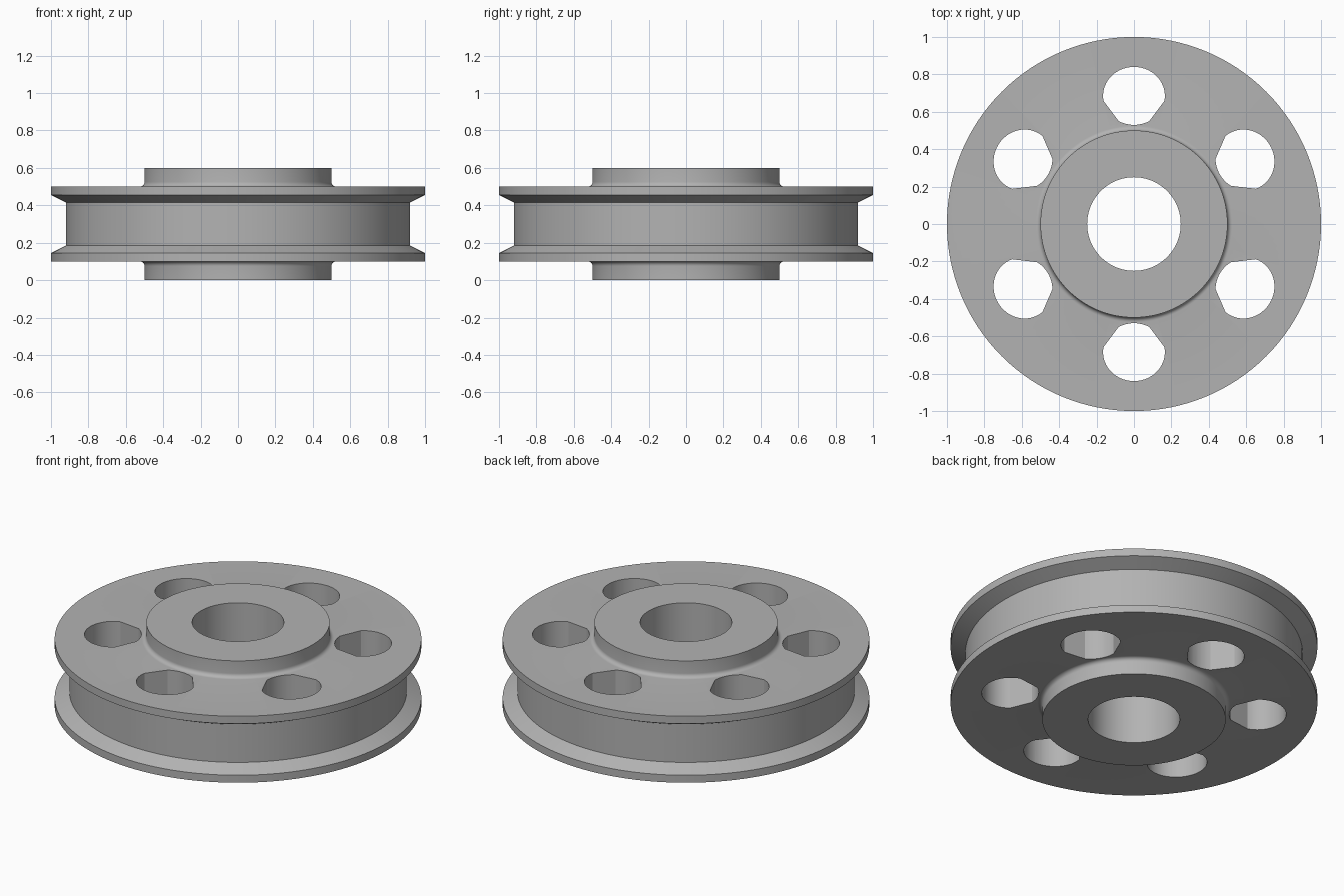
import bpy, bmesh, math
from math import cos, sin, pi, radians

cube = bpy.data.objects.get("Cube")
if cube:
    bpy.data.objects.remove(cube, do_unlink=True)

SEGMENTS = 128
HEIGHT = 0.6


def add_object(name, bm):
    bmesh.ops.recalc_face_normals(bm, faces=bm.faces)
    mesh = bpy.data.meshes.new(name)
    bm.to_mesh(mesh)
    bm.free()
    obj = bpy.data.objects.new(name, mesh)
    bpy.context.collection.objects.link(obj)
    return obj


def lathe(name, profile):
    """Revolve a closed (radius, z) profile around the z axis."""
    bm = bmesh.new()
    rings = []
    for i in range(SEGMENTS):
        a = 2 * pi * i / SEGMENTS
        rings.append([bm.verts.new((r * cos(a), r * sin(a), z)) for r, z in profile])
    n = len(profile)
    for i in range(SEGMENTS):
        ring, following = rings[i], rings[(i + 1) % SEGMENTS]
        for j in range(n):
            k = (j + 1) % n
            bm.faces.new((ring[j], following[j], following[k], ring[k]))
    return add_object(name, bm)


# Material
steel = bpy.data.materials.new("plain grey")
steel.use_nodes = True
grey = (0.45, 0.45, 0.45, 1)
steel.diffuse_color = grey
steel.node_tree.nodes["Principled BSDF"].inputs["Base Color"].default_value = grey

# Pulley wheel: hub, filleted flange and belt groove, mirrored top to bottom
fillet = 0.025
upper = [(0.92, 0.415), (1.0, 0.455), (1.0, 0.5)]
for i in range(7):
    a = radians(270 - 15 * i)
    upper.append((0.5 + fillet + fillet * cos(a), 0.5 + fillet + fillet * sin(a)))
upper += [(0.5, HEIGHT), (0.25, HEIGHT)]
lower = [(r, HEIGHT - z) for r, z in reversed(upper)]
wheel = lathe("pulley_wheel", upper + lower)
wheel.data.materials.append(steel)

# Lightening holes: round outside, with two flats facing the hub
outline = []
for degrees in list(range(-10, 191, 5)) + list(range(240, 301, 5)):
    a = radians(degrees)
    outline.append((0.165 * cos(a), 0.685 + 0.155 * sin(a)))

bm = bmesh.new()
for hole in range(6):
    t = hole * pi / 3
    base = [bm.verts.new((x * cos(t) - y * sin(t), x * sin(t) + y * cos(t), -0.1))
            for x, y in outline]
    face = bm.faces.new(base)
    extruded = bmesh.ops.extrude_face_region(bm, geom=[face])["geom"]
    bmesh.ops.translate(bm, vec=(0, 0, HEIGHT + 0.2),
                        verts=[v for v in extruded if isinstance(v, bmesh.types.BMVert)])
cutter = add_object("hole_cutter", bm)
cutter.data.materials.append(steel)
cutter.hide_render = True
cutter.hide_set(True)

cut = wheel.modifiers.new("lightening_holes", 'BOOLEAN')
cut.operation = 'DIFFERENCE'
cut.solver = 'EXACT'
cut.object = cutter

# Apply the cut, then smooth the round surfaces and keep the corners sharp
bpy.ops.object.select_all(action='DESELECT')
wheel.select_set(True)
bpy.context.view_layer.objects.active = wheel
bpy.ops.object.modifier_apply(modifier=cut.name)
bpy.data.objects.remove(cutter, do_unlink=True)
bpy.ops.object.shade_smooth_by_angle(angle=radians(22))
